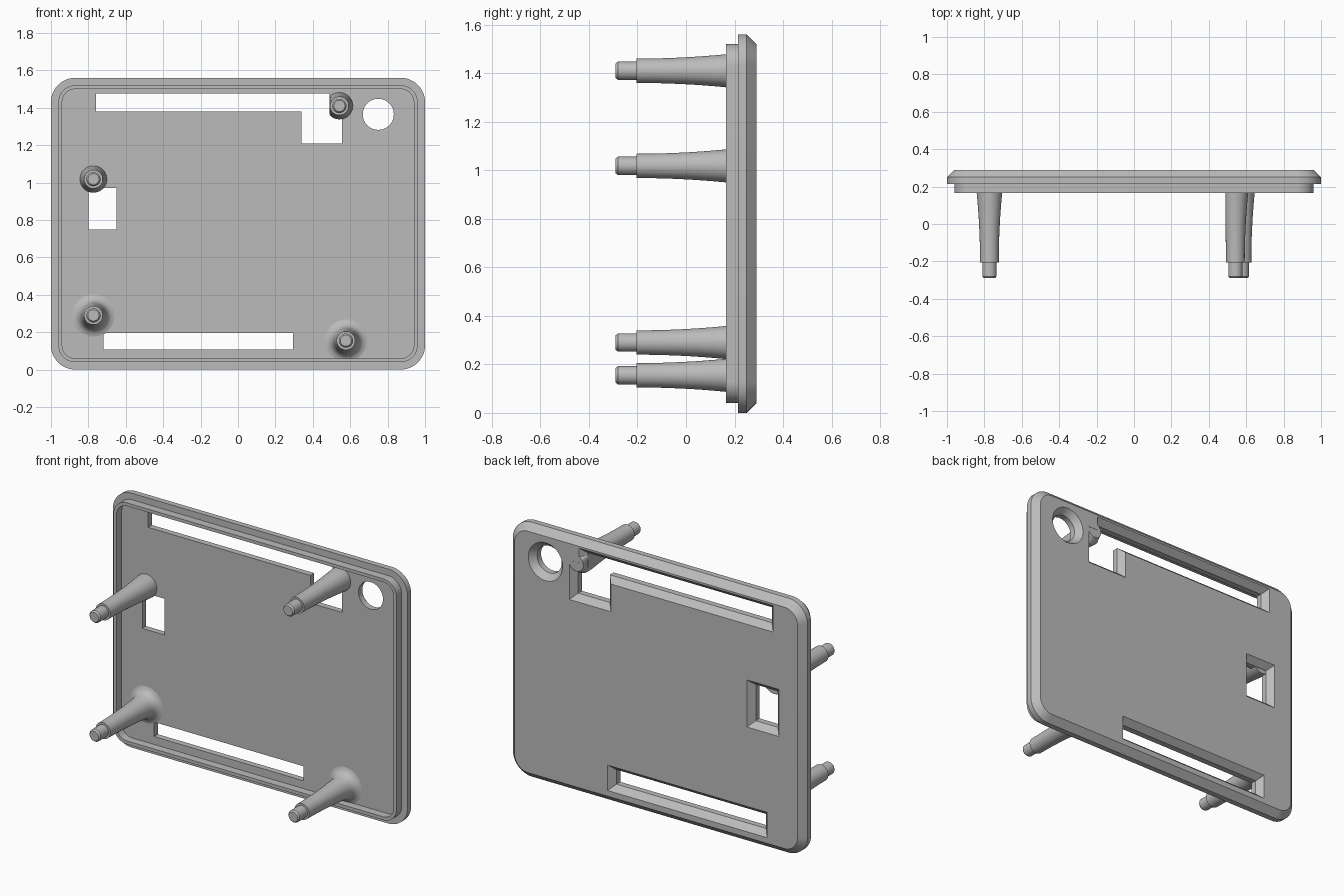
import bpy, bmesh, math

old = bpy.data.objects.get("Cube")
if old:
    bpy.data.objects.remove(old, do_unlink=True)

GREY = (0.5, 0.5, 0.5, 1)
mat = bpy.data.materials.new("light grey plastic")
mat.use_nodes = True
mat.diffuse_color = GREY
bsdf = next(n for n in mat.node_tree.nodes if n.type == 'BSDF_PRINCIPLED')
bsdf.inputs["Base Color"].default_value = GREY


def outline(cx, cz, hx, hz, r, y, steps=12):
    """Rounded rectangle in the xz plane at depth y; r = 0 gives sharp corners."""
    pts = []
    for k, (sx, sz) in enumerate([(1, 1), (-1, 1), (-1, -1), (1, -1)]):
        for i in range(steps + 1 if r > 0 else 1):
            a = math.pi / 2 * (k + i / steps)
            pts.append((cx + sx * (hx - r) + r * math.cos(a), y,
                        cz + sz * (hz - r) + r * math.sin(a)))
    return pts


def loft(name, rings):
    """Closed solid through a list of equal-length rings."""
    bm = bmesh.new()
    loops = [[bm.verts.new(p) for p in ring] for ring in rings]
    n = len(loops[0])
    for a, b in zip(loops, loops[1:]):
        for i in range(n):
            j = (i + 1) % n
            bm.faces.new((a[i], a[j], b[j], b[i]))
    bm.faces.new(loops[0])
    bm.faces.new(loops[-1])
    bmesh.ops.remove_doubles(bm, verts=bm.verts, dist=1e-5)
    bmesh.ops.recalc_face_normals(bm, faces=bm.faces)
    me = bpy.data.meshes.new(name)
    bm.to_mesh(me)
    bm.free()
    me.materials.append(mat)
    ob = bpy.data.objects.new(name, me)
    bpy.context.collection.objects.link(ob)
    return ob


def activate(ob):
    bpy.ops.object.select_all(action='DESELECT')
    ob.select_set(True)
    bpy.context.view_layer.objects.active = ob


def smooth(ob):
    activate(ob)
    bpy.ops.object.shade_smooth_by_angle(angle=math.radians(30))


# Cover plate: recessed floor, raised lip, rim, chamfered back (inset, y)
section = [(0.06, 0.215), (0.06, 0.165), (0.04, 0.165), (0.04, 0.215),
           (0, 0.215), (0, 0.25), (0.04, 0.29)]
plate = loft("cover_plate", [outline(0, 0.78, 1 - d, 0.78 - d, 0.13 - d, y)
                             for d, y in section])


# Openings that flare outwards at the back
def cut(x0, x1, z0, z1, round_hole=False):
    cx, cz, hx, hz = (x0 + x1) / 2, (z0 + z1) / 2, (x1 - x0) / 2, (z1 - z0) / 2
    rings = [outline(cx, cz, hx + d, hz + d, hx + d - 0.0005 if round_hole else 0, y)
             for d, y in [(0, 0.1), (0, 0.252), (0.07, 0.332)]]
    cutter = loft("cutter", rings)
    cutter.hide_render = True
    mod = plate.modifiers.new("opening", 'BOOLEAN')
    mod.operation = 'DIFFERENCE'
    mod.solver = 'EXACT'
    mod.object = cutter
    activate(plate)
    bpy.ops.object.modifier_apply(modifier=mod.name)
    bpy.data.objects.remove(cutter, do_unlink=True)


cut(-0.76, 0.49, 1.38, 1.475)          # top slot
cut(0.34, 0.555, 1.21, 1.385)          # notch below the slot
cut(-0.80, -0.65, 0.75, 0.972)         # side window
cut(-0.72, 0.295, 0.108, 0.197)        # bottom slot
cut(0.667, 0.833, 1.282, 1.448, True)  # round hole
smooth(plate)

# Mounting posts: peg, shoulder, slowly flaring shaft, then a base
shaft = [(0.03, -0.29), (0.038, -0.28), (0.038, -0.205)]
for i in range(9):
    t = i / 8
    shaft.append((0.05 + 0.018 * t * t, -0.205 + 0.37 * t))
FILLET = [(0.074, 0.185), (0.083, 0.2), (0.097, 0.211), (0.115, 0.2155)]
PLAIN = [(0.072, 0.215), (0.072, 0.25)]
PLUG = PLAIN + [(0.048, 0.289)]


def post(name, x, z, base, min_x=-1):
    rings = []
    for r, y in shaft + base:
        ring = []
        for i in range(40):
            a = math.tau * i / 40
            ring.append((max(x + r * math.cos(a), min_x), y, z + r * math.sin(a)))
        rings.append(ring)
    smooth(loft(name, rings))


post("lower_right_post", -0.773, 0.29, FILLET)
post("lower_left_post", 0.577, 0.155, FILLET)
post("upper_right_post", -0.773, 1.018, PLAIN)
post("upper_left_post", 0.542, 1.41, PLUG, 0.49)
